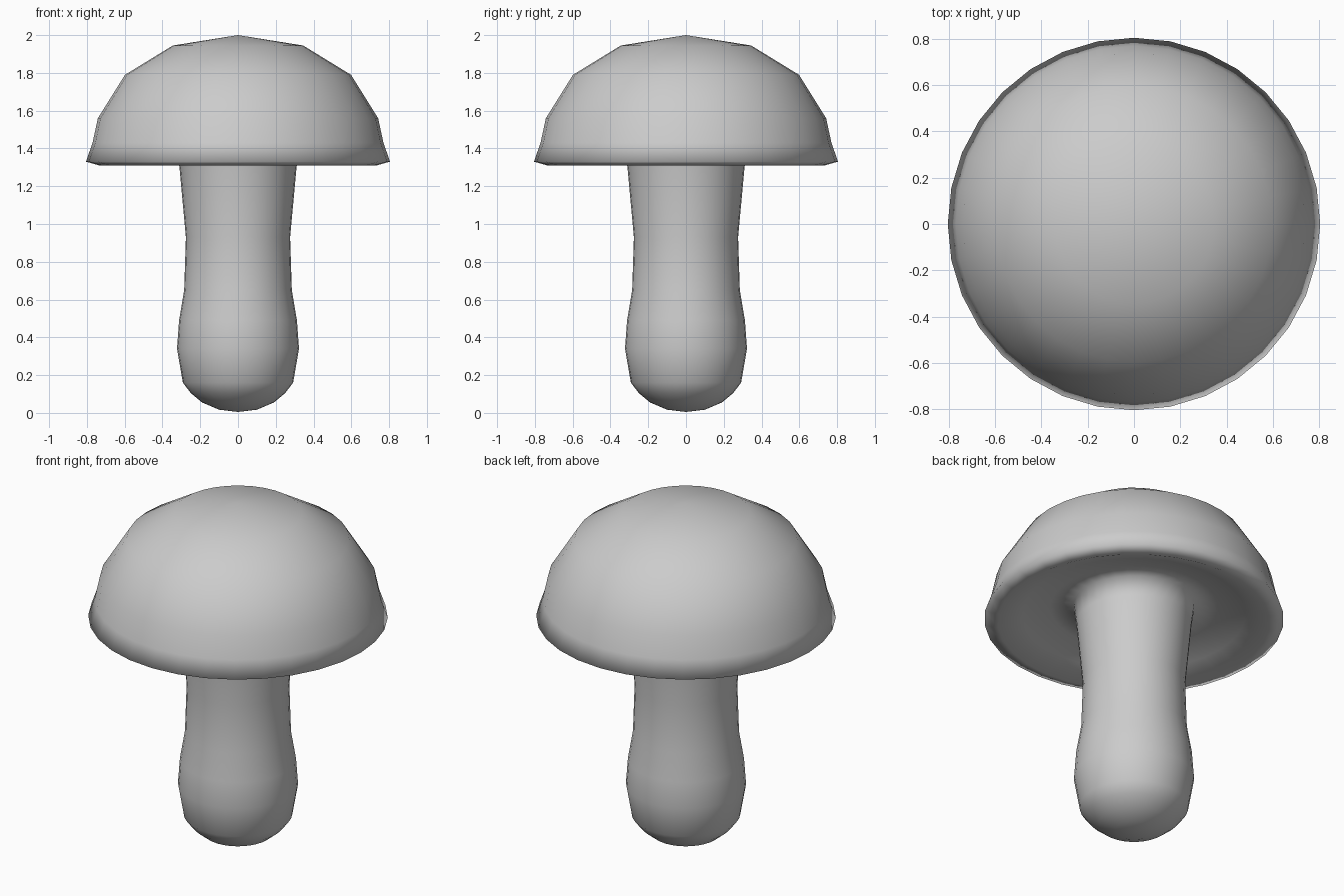
import bpy, bmesh
from math import tau
from mathutils import Vector

if "Cube" in bpy.data.objects:
    bpy.data.objects.remove(bpy.data.objects["Cube"])


def lathe(name, profile, sides=32):
    """Spin an (r, z) profile around z into a smooth-shaded mesh."""
    bm = bmesh.new()
    verts = [bm.verts.new((r, 0, z)) for r, z in profile]
    edges = [bm.edges.new(pair) for pair in zip(verts, verts[1:])]
    bmesh.ops.spin(bm, geom=verts + edges, cent=Vector(), axis=(0, 0, 1),
                   angle=tau, steps=sides)
    bmesh.ops.remove_doubles(bm, verts=bm.verts, dist=0.0005)
    bmesh.ops.recalc_face_normals(bm, faces=bm.faces)
    for face in bm.faces:
        face.smooth = True
    mesh = bpy.data.meshes.new(name)
    bm.to_mesh(mesh)
    bm.free()
    obj = bpy.data.objects.new(name, mesh)
    bpy.context.collection.objects.link(obj)
    return obj


# One continuous skin: rounded foot, stem, hollow underside, rim, dome
lathe("mushroom", [
    (0, 0.005), (0.10, 0.017), (0.19, 0.055), (0.25, 0.105), (0.292, 0.16),
    (0.323, 0.34), (0.312, 0.49), (0.285, 0.65), (0.276, 0.93),
    (0.31, 1.30), (0.325, 1.41), (0.45, 1.40), (0.60, 1.36),
    (0.73, 1.309), (0.805, 1.33), (0.77, 1.43), (0.742, 1.56),
    (0.598, 1.79), (0.345, 1.945), (0, 2.0),
])
